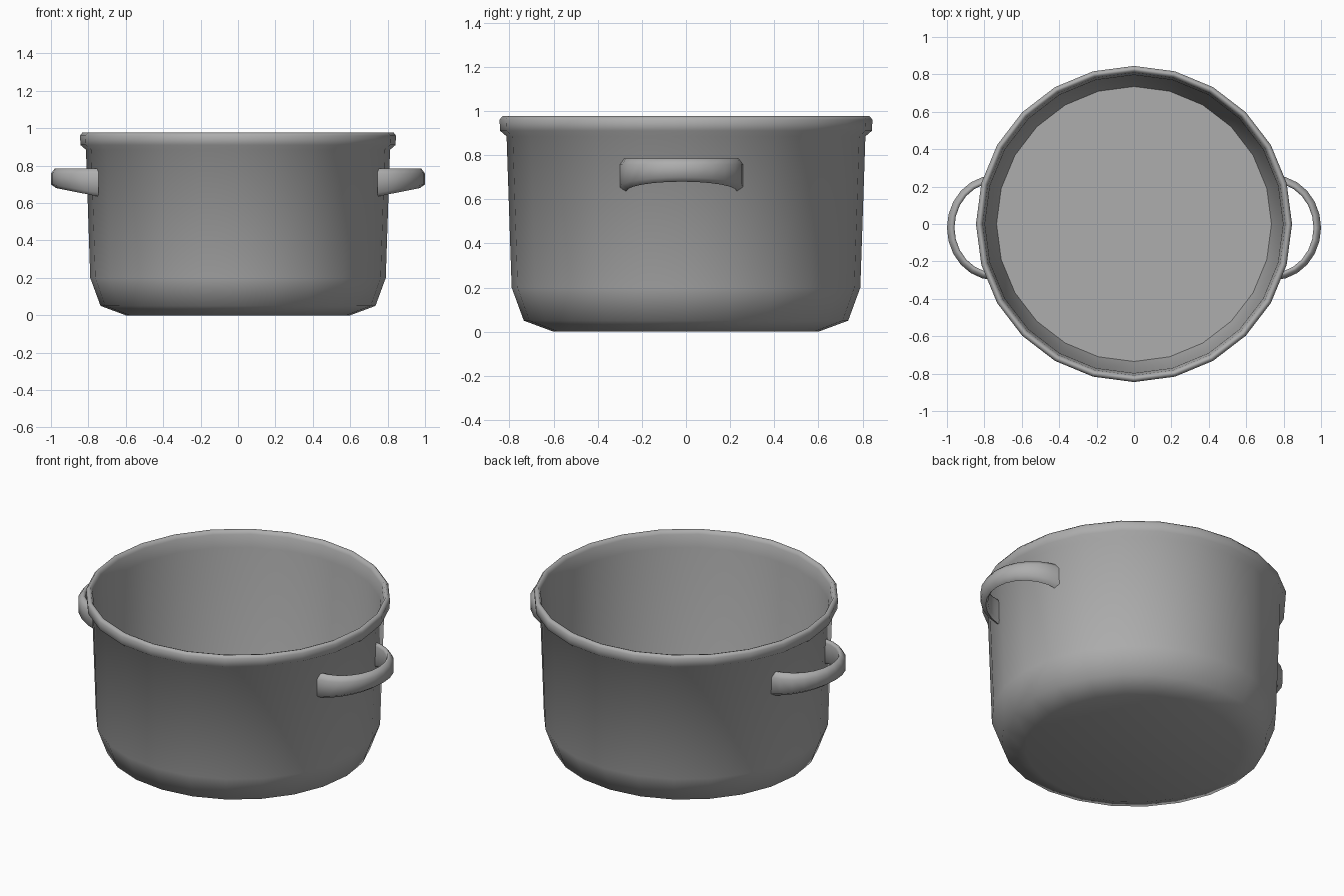
import bpy, math

if "Cube" in bpy.data.objects:
    bpy.data.objects.remove(bpy.data.objects["Cube"])

SIDES = 24

metal = bpy.data.materials.new("dark_metal")
metal.diffuse_color = (0.42, 0.42, 0.42, 1)
metal.use_nodes = True
metal.node_tree.nodes["Principled BSDF"].inputs["Base Color"].default_value = metal.diffuse_color


def make_object(name, verts, faces, angle):
    mesh = bpy.data.meshes.new(name)
    mesh.from_pydata(verts, [], faces)
    mesh.materials.append(metal)
    ob = bpy.data.objects.new(name, mesh)
    bpy.context.collection.objects.link(ob)
    bpy.ops.object.select_all(action='DESELECT')
    ob.select_set(True)
    bpy.context.view_layer.objects.active = ob
    bpy.ops.object.mode_set(mode='EDIT')
    bpy.ops.mesh.select_all(action='SELECT')
    bpy.ops.mesh.normals_make_consistent(inside=False)
    bpy.ops.object.mode_set(mode='OBJECT')
    bpy.ops.object.shade_smooth_by_angle(angle=math.radians(angle))
    return ob


def loft(rings):
    """Skin closed rings of equal length and cap both ends."""
    n = len(rings[0])
    verts = [p for ring in rings for p in ring]
    faces = [(i * n + j, i * n + (j + 1) % n, (i + 1) * n + (j + 1) % n, (i + 1) * n + j)
             for i in range(len(rings) - 1) for j in range(n)]
    last = (len(rings) - 1) * n
    faces += [tuple(reversed(range(n))), tuple(range(last, last + n))]
    return verts, faces


# Pot body: outer wall, rolled rim, inner wall and floor as one lathed profile
profile = [(0.60, 0.0), (0.735, 0.05), (0.79, 0.20), (0.813, 0.885),
           (0.842, 0.91), (0.845, 0.96), (0.832, 0.977), (0.819, 0.974),
           (0.809, 0.955), (0.797, 0.88), (0.774, 0.20), (0.735, 0.065)]
rings = []
for r, z in profile:
    rings.append([(r * math.cos(2 * math.pi * k / SIDES),
                   r * math.sin(2 * math.pi * k / SIDES), z) for k in range(SIDES)])
make_object("pot_body", *loft(rings), 70)


# Side handles: tapered half-oval loops, thicker where they meet the wall
def handle(name, side):
    rings, steps = [], 12
    for i in range(steps + 1):
        a = math.pi * (i / steps - 0.5)
        c, s = math.cos(a), math.sin(a)
        bottom, top = 0.635 + 0.045 * c, 0.785
        section = [(0.02, bottom + 0.02), (0.02, top - 0.028), (0.0, top),
                   (-0.014, top), (-0.02, top - 0.015),
                   (-0.02, bottom + 0.015), (-0.008, bottom)]
        ring = []
        for o, z in section:
            y = -0.02 + (0.26 + o) * s
            # ends stop inside the thickness of the wall
            x = max(0.745 + (0.235 + o) * c, math.sqrt(0.795 ** 2 - y * y))
            ring.append((side * x, y, z))
        rings.append(ring)
    make_object(name, *loft(rings), 70)


handle("handle_right", 1)
handle("handle_left", -1)
